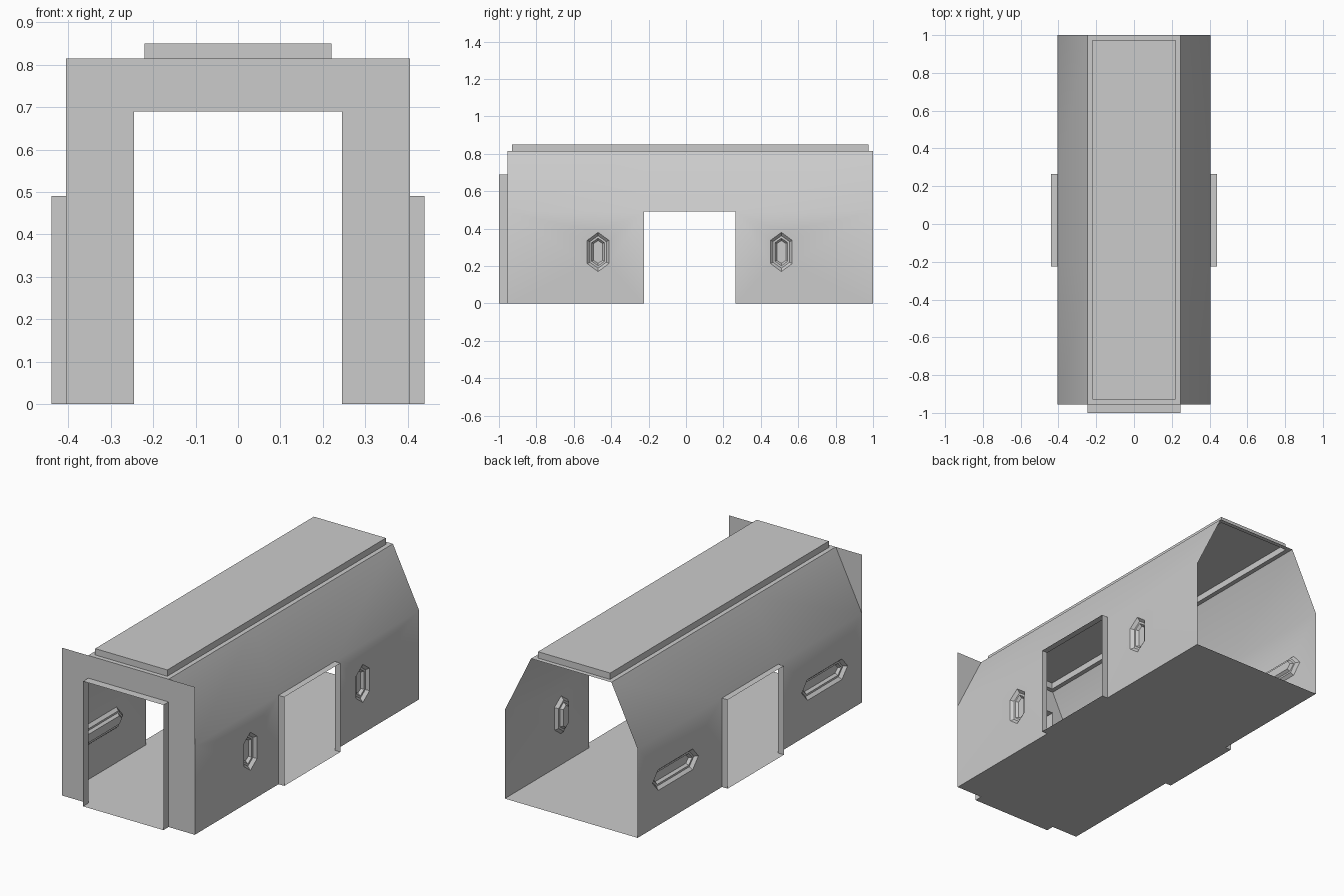
import bpy, bmesh
from mathutils import Vector

if "Cube" in bpy.data.objects:
    bpy.data.objects.remove(bpy.data.objects["Cube"])

W, KNEE, TOP, RIM = 0.405, 0.49, 0.815, 0.245   # half width, knee, roof height, roof half width
Y0, Y1 = -0.955, 1.0                            # shell front and back
D0, D1, LIP = -0.225, 0.265, 0.44               # side door span and outer edge of its frame
FRONT, FDOOR = -1.0, 0.69                       # front frame edge and door height


def finish(bm, name, smooth=False):
    bmesh.ops.remove_doubles(bm, verts=bm.verts, dist=1e-5)
    bmesh.ops.recalc_face_normals(bm, faces=bm.faces)
    me = bpy.data.meshes.new(name)
    bm.to_mesh(me)
    bm.free()
    ob = bpy.data.objects.new(name, me)
    bpy.context.collection.objects.link(ob)
    if smooth:
        bpy.ops.object.select_all(action='DESELECT')
        ob.select_set(True)
        bpy.context.view_layer.objects.active = ob
        bpy.ops.object.shade_smooth_by_angle(angle=0.5236)
    return ob


def face(bm, pts):
    return bm.faces.new([bm.verts.new(p) for p in pts])


def loop_edges(bm, pts):
    vs = [bm.verts.new(p) for p in pts]
    return [bm.edges.new((vs[i], vs[i - 1])) for i in range(len(vs))]


def strip(bm, pts, offset):
    """Sweep an open line of points along an offset."""
    o = Vector(offset)
    for a, b in zip(pts, pts[1:]):
        a, b = Vector(a), Vector(b)
        face(bm, [a, b, b + o, a + o])


def hexagon(side, cy, cz, hy, hz, flat, upright, shrink, depth):
    """Stretched hexagon with points along its long axis, sunk into the wall."""
    x = side * (W - depth)
    short, long = (hy, hz) if upright else (hz, hy)
    s, l, f = short - shrink, long - shrink * 1.3, flat - shrink * 0.5
    uv = [(0, l), (s, f), (s, -f), (0, -l), (-s, -f), (-s, f)]
    return [(x, cy + (u if upright else v), cz + (v if upright else u)) for u, v in uv]


RINGS = [(0, 0), (0.014, 0.016), (0.024, 0.016), (0.034, 0.03)]


def side_wall(side, name, windows):
    bm = bmesh.new()
    x = side * W
    # lower panels either side of the door, each with a sunken window
    for (a, b), win in zip(((Y0, D0), (D1, Y1)), windows):
        rings = [hexagon(side, *win, s, d) for s, d in RINGS]
        edges = loop_edges(bm, [(x, a, 0), (x, b, 0), (x, b, KNEE), (x, a, KNEE)])
        edges += loop_edges(bm, rings[0])
        bmesh.ops.triangle_fill(bm, edges=edges, use_beauty=True)
        for r, q in zip(rings, rings[1:]):
            for i in range(6):
                face(bm, [r[i - 1], r[i], q[i], q[i - 1]])
        face(bm, rings[-1])
    # sloped upper panels
    ys = [Y0, D0, D1, Y1]
    for a, b in zip(ys, ys[1:]):
        face(bm, [(x, a, KNEE), (x, b, KNEE), (side * RIM, b, TOP), (side * RIM, a, TOP)])
    finish(bm, name, True)
    # door frame
    bm = bmesh.new()
    strip(bm, [(x, D0, 0), (x, D0, KNEE), (x, D1, KNEE), (x, D1, 0)], (side * (LIP - W), 0, 0))
    finish(bm, name.replace("wall", "door_frame"))


side_wall(1, "right_wall", [(cy, 0.275, 0.058, 0.105, 0.062, True) for cy in (-0.47, 0.51)])
side_wall(-1, "left_wall", [(cy, 0.25, 0.2, 0.057, 0.15, False) for cy in (-0.63, 0.67)])

# floor with thresholds running out to the door frames
bm = bmesh.new()
face(bm, [(W, Y0, 0), (W, D0, 0), (LIP, D0, 0), (LIP, D1, 0), (W, D1, 0), (W, Y1, 0),
          (-W, Y1, 0), (-W, D1, 0), (-LIP, D1, 0), (-LIP, D0, 0), (-W, D0, 0), (-W, Y0, 0),
          (-RIM, Y0, 0), (-RIM, FRONT, 0), (RIM, FRONT, 0), (RIM, Y0, 0)])
finish(bm, "floor")

# front plate with doorway
bm = bmesh.new()
door = [(-RIM, Y0, 0), (-RIM, Y0, FDOOR), (RIM, Y0, FDOOR), (RIM, Y0, 0)]
face(bm, door + [(W, Y0, 0), (W, Y0, TOP), (-W, Y0, TOP), (-W, Y0, 0)])
finish(bm, "front_wall")

# front door frame
bm = bmesh.new()
strip(bm, door, (0, FRONT - Y0, 0))
finish(bm, "front_door_frame")

# roof: flat rim with a raised hollow panel
bm = bmesh.new()


def rect(hx, a, b, z):
    return [(-hx, a, z), (hx, a, z), (hx, b, z), (-hx, b, z)]


outer = rect(RIM, Y0, Y1, TOP)
inner = rect(0.22, -0.93, 0.975, TOP)
lid = rect(0.22, -0.93, 0.975, 0.85)
for p, q in ((outer, inner), (inner, lid)):
    for i in range(4):
        face(bm, [p[i - 1], p[i], q[i], q[i - 1]])
face(bm, lid)
finish(bm, "roof")
